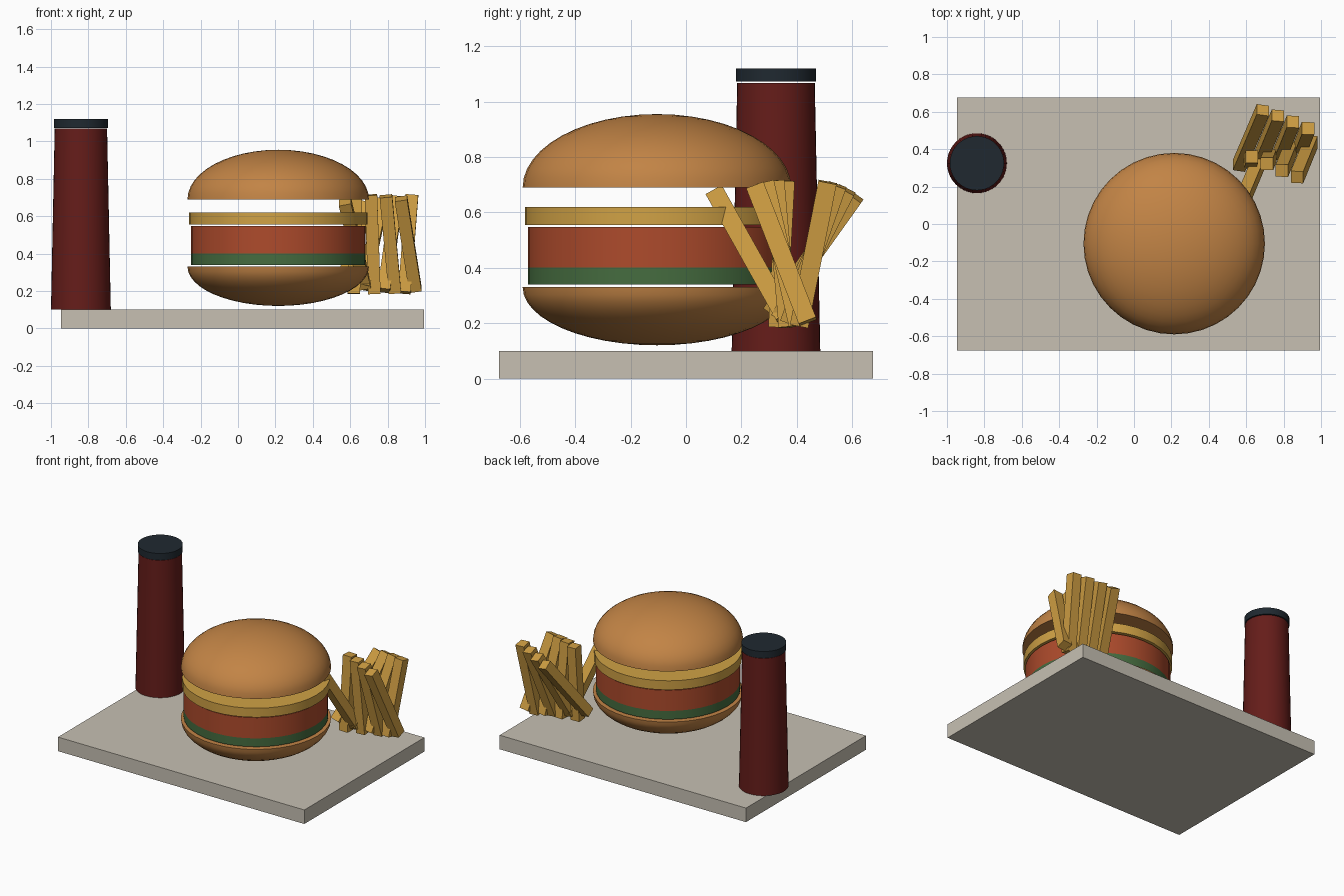
import bpy, bmesh
from math import sin, cos, pi, radians
from mathutils import Matrix, Vector

if "Cube" in bpy.data.objects:
    bpy.data.objects.remove(bpy.data.objects["Cube"])


def material(name, rgb):
    m = bpy.data.materials.new(name)
    m.diffuse_color = (*rgb, 1)
    m.use_nodes = True
    m.node_tree.nodes["Principled BSDF"].inputs["Base Color"].default_value = m.diffuse_color
    return m


bun_mat = material("bun_brown", (0.54, 0.23, 0.06))
cheese_mat = material("cheese_yellow", (0.63, 0.36, 0.06))
patty_mat = material("patty_red", (0.42, 0.07, 0.025))
lettuce_mat = material("lettuce_green", (0.06, 0.15, 0.05))
fry_mat = material("fry_gold", (0.62, 0.34, 0.055))
cup_mat = material("cup_red", (0.13, 0.012, 0.01))
lid_mat = material("lid_dark", (0.014, 0.022, 0.03))
tray_mat = material("tray_beige", (0.57, 0.53, 0.45))


def add_object(name, bm, mat, smooth=False):
    bmesh.ops.recalc_face_normals(bm, faces=bm.faces)
    mesh = bpy.data.meshes.new(name)
    bm.to_mesh(mesh)
    bm.free()
    mesh.materials.append(mat)
    ob = bpy.data.objects.new(name, mesh)
    bpy.context.collection.objects.link(ob)
    if smooth:
        bpy.ops.object.select_all(action='DESELECT')
        ob.select_set(True)
        bpy.context.view_layer.objects.active = ob
        bpy.ops.object.shade_smooth_by_angle(angle=radians(35))
    return ob


def box(name, centre, size, mat, rot=Matrix()):
    bm = bmesh.new()
    bmesh.ops.create_cube(bm, size=1, matrix=Matrix.Diagonal((*size, 1)))
    ob = add_object(name, bm, mat)
    ob.matrix_world = Matrix.Translation(centre) @ rot
    return ob


def cylinder(name, x, y, z0, z1, r0, r1, mat, segs=40):
    bm = bmesh.new()
    bmesh.ops.create_cone(bm, cap_ends=True, segments=segs, radius1=r0,
                          radius2=r1, depth=z1 - z0)
    ob = add_object(name, bm, mat, True)
    ob.location = (x, y, (z0 + z1) / 2)
    return ob


def half_bun(name, x, y, z, radius, height, mat, segs=40, rings=12):
    """Half ellipsoid with a flat cap; negative height points down."""
    bm = bmesh.new()
    loops = []
    for r in range(rings):
        t = r / rings * pi / 2
        loops.append([bm.verts.new((radius * cos(t) * cos(2 * pi * s / segs),
                                    radius * cos(t) * sin(2 * pi * s / segs),
                                    height * sin(t))) for s in range(segs)])
    pole = bm.verts.new((0, 0, height))
    for s in range(segs):
        n = (s + 1) % segs
        for a, b in zip(loops, loops[1:]):
            bm.faces.new((a[s], a[n], b[n], b[s]))
        bm.faces.new((loops[-1][s], loops[-1][n], pole))
    bm.faces.new(loops[0])
    ob = add_object(name, bm, mat, True)
    ob.location = (x, y, z)
    return ob


# Tray
box("tray", (0.025, 0, 0.05), (1.94, 1.35, 0.1), tray_mat)

# Drink cup and lid
cylinder("cup", -0.84, 0.325, 0.1, 1.068, 0.16, 0.14, cup_mat)
cylinder("cup_lid", -0.84, 0.325, 1.072, 1.12, 0.145, 0.145, lid_mat)

# Burger stack
bx, by = 0.215, -0.105
half_bun("bottom_bun", bx, by, 0.33, 0.485, -0.21, bun_mat)
cylinder("lettuce", bx, by, 0.34, 0.40, 0.466, 0.466, lettuce_mat)
cylinder("patty", bx, by, 0.40, 0.547, 0.466, 0.466, patty_mat)
cylinder("cheese", bx, by, 0.555, 0.62, 0.477, 0.477, cheese_mat)
half_bun("top_bun", bx, by, 0.69, 0.485, 0.265, bun_mat)

# Fries: grid of four columns, each leaning a bit further than the last
for i in range(9):
    row, col = divmod(i, 4)
    lean_back = radians(35.5 - 8.1 * i)
    lean_side = radians(14 - 3.2 * i)
    rot = Matrix.Rotation(-lean_back, 4, 'X') @ Matrix.Rotation(lean_side, 4, 'Y')
    box(f"fry_{i + 1}", Vector((0.625 + 0.095 * col, 0.46 - 0.115 * row, 0.45)),
        (0.067, 0.067, 0.53), fry_mat, rot)
